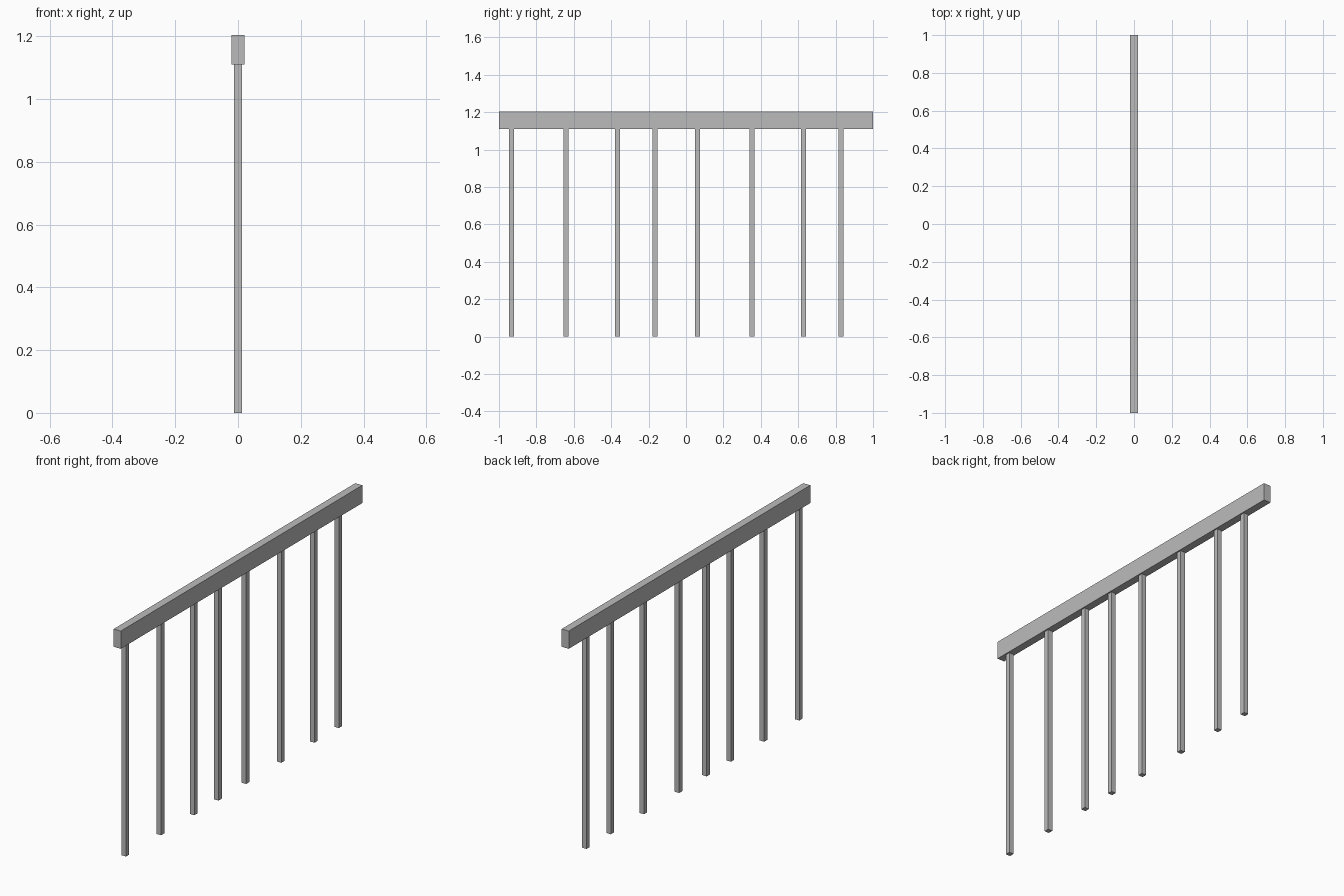
import bpy

cube = bpy.data.objects.get("Cube")
if cube:
    bpy.data.objects.remove(cube, do_unlink=True)

grey = bpy.data.materials.new("plain grey")
grey.use_nodes = True
colour = (0.5, 0.5, 0.5, 1)
grey.diffuse_color = colour
grey.node_tree.nodes["Principled BSDF"].inputs["Base Color"].default_value = colour


def box(name, size, centre):
    bpy.ops.mesh.primitive_cube_add(size=1, location=centre)
    part = bpy.context.object
    part.name = name
    part.scale = size
    bpy.ops.object.transform_apply(location=False, rotation=False, scale=True)
    part.data.materials.append(grey)


# Top rail
RAIL_BOTTOM, RAIL_TOP = 1.111, 1.204
box("top_rail", (0.041, 2, RAIL_TOP - RAIL_BOTTOM),
    (0, 0, (RAIL_BOTTOM + RAIL_TOP) / 2))

# Balusters: one uneven group of four, repeated along the rail
POST = 0.026
GROUP_STEP = 0.995
for group in range(2):
    for i, y in enumerate((-0.933, -0.642, -0.367, -0.166)):
        box(f"baluster_{group * 4 + i + 1}", (POST, POST, RAIL_BOTTOM),
            (0, y + group * GROUP_STEP, RAIL_BOTTOM / 2))
